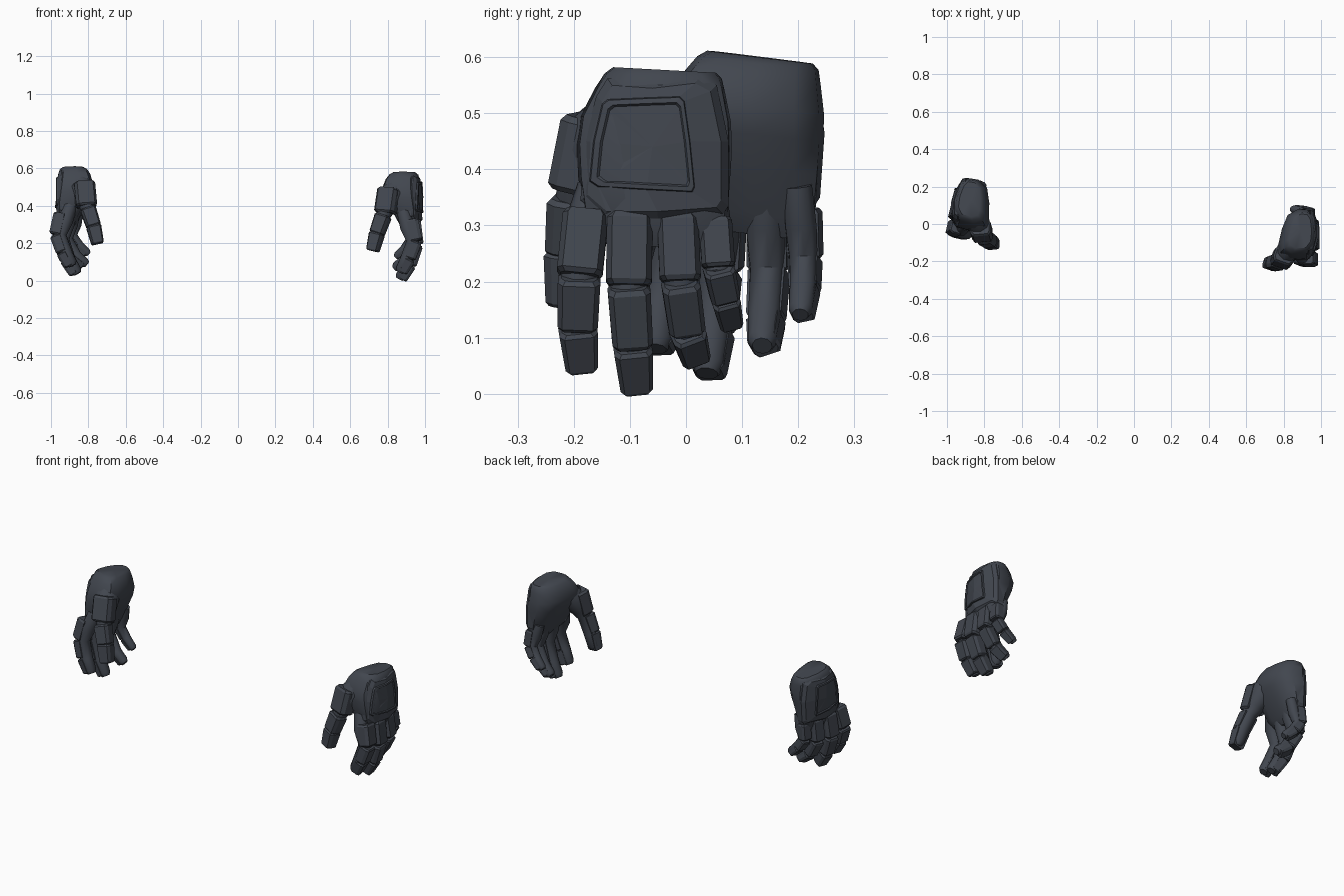
import bpy, bmesh, math
from mathutils import Vector, Matrix

cube = bpy.data.objects.get("Cube")
if cube:
    bpy.data.objects.remove(cube)

mat = bpy.data.materials.new("dark_slate")
mat.use_nodes = True
COLOR = (0.054, 0.062, 0.078, 1)
mat.diffuse_color = COLOR
mat.node_tree.nodes["Principled BSDF"].inputs["Base Color"].default_value = COLOR

# Left hand is built in place; the right hand is a turned, tilted, mirrored copy
PIVOT = Vector((0.88, -0.05, 0.1))
RIGHT = (Matrix.Translation((-0.866, 0.085, 0.125)) @ Matrix.Rotation(math.radians(-4), 4, 'X')
         @ Matrix.Scale(-1, 4, (1, 0, 0)) @ Matrix.Rotation(math.radians(14), 4, 'Z')
         @ Matrix.Translation(-PIVOT))


def add_part(name, rings, smooth=False, peak=None):
    """Skin a list of equal rings; close the ends with caps or a centre fan."""
    for side, matrix in (("left", Matrix.Identity(4)), ("right", RIGHT)):
        bm = bmesh.new()
        loops = [[bm.verts.new(matrix @ Vector(p)) for p in ring] for ring in rings]
        n = len(loops[0])
        for a, b in zip(loops, loops[1:]):
            for i in range(n):
                j = (i + 1) % n
                bm.faces.new((a[i], a[j], b[j], b[i]))
        bm.faces.new(loops[0])
        if peak is None:
            bm.faces.new(loops[-1])
        else:
            top = bm.verts.new(matrix @ Vector(peak))
            for i in range(n):
                bm.faces.new((loops[-1][i], loops[-1][(i + 1) % n], top))
        bmesh.ops.recalc_face_normals(bm, faces=bm.faces)
        mesh = bpy.data.meshes.new(f"{side}_{name}")
        bm.to_mesh(mesh)
        bm.free()
        mesh.materials.append(mat)
        obj = bpy.data.objects.new(f"{side}_{name}", mesh)
        bpy.context.collection.objects.link(obj)
        if smooth:
            bpy.ops.object.select_all(action='DESELECT')
            obj.select_set(True)
            bpy.context.view_layer.objects.active = obj
            bpy.ops.object.shade_smooth_by_angle(angle=math.radians(40))


def frame(direction, back):
    d = direction.normalized()
    side = d.cross(back).normalized()
    return side, side.cross(d)


def armour(name, a, b, back, width, depth, taper=0.92):
    """Chamfered block on the back of one finger bone."""
    a, b = Vector(a), Vector(b)
    side, up = frame(b - a, Vector(back))
    shape = ((-1, -.6), (-1, .55), (-.76, 1), (.76, 1), (1, .55), (1, -.6))
    rings = []
    for t, s in ((0, .84), (.08, 1), (.93, taper), (1, taper * .84)):
        rings.append([a.lerp(b, t) + side * u * width * s + up * v * depth * s
                      for u, v in shape])
    add_part(name, rings)


def skin_tube(name, joints, back, radii):
    """Smooth inner finger following the joints."""
    pts = [Vector(p) for p in joints]
    rings = []
    for i, (p, r) in enumerate(zip(pts, radii)):
        d = pts[min(i + 1, len(pts) - 1)] - pts[max(i - 1, 0)]
        side, up = frame(d, Vector(back))
        rings.append([p + (side * math.cos(k * math.pi / 5) + up * math.sin(k * math.pi / 5)) * r
                      for k in range(10)])
    add_part(name, rings, smooth=True)


# Palm: one hand outline (x, y as fractions) stretched to each level
OUTLINE = ((.94, .84), (1, .5), (.95, .2), (.74, .02), (.3, 0), (.03, .1),
           (0, .27), (.1, .6), (.25, .88), (.52, 1), (.8, .98))
LEVELS = ((.262, .895, .95, -.15, .055), (.3, .862, .97, -.18, .072),
          (.38, .82, .978, -.192, .078), (.44, .785, .978, -.195, .082),
          (.49, .77, .976, -.188, .08), (.54, .79, .97, -.162, .07),
          (.566, .81, .964, -.145, .064), (.577, .83, .95, -.13, .054))
palm = [[(x0 + u * (x1 - x0), y0 + v * (y1 - y0), z + (.5 - v) * .01)
         for u, v in OUTLINE] for z, x0, x1, y0, y1 in LEVELS]
add_part("palm", palm, smooth=True, peak=(.89, -.04, .576))

# Back plate: nested outlines (y, z) laid over the curved back of the hand
PLATE = ((-.14, .562), (-.06, .556), (.025, .566), (.055, .55), (.076, .45),
         (.076, .335), (.066, .32), (-.05, .312), (-.15, .312), (-.188, .345),
         (-.182, .45), (-.16, .53))
PANEL = ((-.138, .523), (-.07, .526), (-.012, .528), (-.004, .52), (.006, .45),
         (.014, .37), (.01, .361), (-.07, .365), (-.155, .37), (-.17, .38),
         (-.163, .45), (-.148, .515))


def on_back(outline, scale, lift):
    cy, cz = -.06, .44
    ring = []
    for y, z in outline:
        y, z = cy + (y - cy) * scale, cz + (z - cz) * scale
        ring.append((.978 + lift - 2.2 * (y + .04) ** 2 - 1.2 * max(0, z - .45) ** 2, y, z))
    return ring


add_part("back_plate", [on_back(PLATE, 1, -.035), on_back(PLATE, 1, -.004),
                        on_back(PLATE, .9, .008), on_back(PANEL, 1.02, .008),
                        on_back(PANEL, 1, .016), on_back(PANEL, .9, .016),
                        on_back(PANEL, .86, .01)], peak=(.987, -.06, .44))

# Fingers: knuckle, two joints and tip
FINGERS = {
    "index": (.04, (.925, -.178, .325), (.948, -.19, .21), (.915, -.193, .118), (.878, -.186, .045)),
    "middle": (.04, (.938, -.1, .322), (.954, -.102, .192), (.92, -.095, .085), (.876, -.088, .008)),
    "ring": (.036, (.938, -.015, .318), (.954, -.01, .2), (.908, .002, .112), (.85, .016, .064)),
    "little": (.029, (.93, .052, .313), (.94, .058, .225), (.905, .07, .17), (.857, .08, .124)),
}
OUT = (1, 0, 0.2)
for name, (w, *joints) in FINGERS.items():
    inner = [Vector(p) - Vector((.014, 0, 0)) for p in joints]
    # Sink the root into the palm so that the finger flows out of it
    root = Vector((inner[0].x - .025, inner[0].y * .88, inner[0].z + .04))
    base = inner[0].lerp(inner[1], .35) - Vector((.014, 0, 0))
    tip = inner[-1].lerp(inner[-2], .2)
    skin_tube(f"{name}_finger", [root, base, *inner[1:-1], tip, inner[-1]], OUT,
              (w * .95, w, w * .9, w * .85, w * .75, w * .5))
    for k, part in enumerate(("base", "middle", "tip")):
        size = w * (1.02, .95, .86)[k]
        armour(f"{name}_{part}_armour", joints[k], joints[k + 1], OUT,
               size, size * .95, (1, .95, .85)[k])

# Thumb: fleshy root, a broad base guard and two end plates
THUMB_BACK = (-.35, -1, 0)
skin_tube("thumb", [(.87, -.09, .525), (.825, -.14, .465), (.792, -.178, .39), (.774, -.195, .34),
                    (.742, -.2, .25), (.725, -.205, .185), (.72, -.207, .165)],
          THUMB_BACK, (.045, .066, .052, .038, .036, .032, .02))
armour("thumb_base_guard", (.806, -.166, .492), (.787, -.192, .36), THUMB_BACK, .056, .045, 1)
armour("thumb_middle_armour", (.778, -.2, .35), (.742, -.208, .25), THUMB_BACK, .042, .04)
armour("thumb_tip_armour", (.744, -.208, .255), (.72, -.212, .158), THUMB_BACK, .039, .038, .85)
